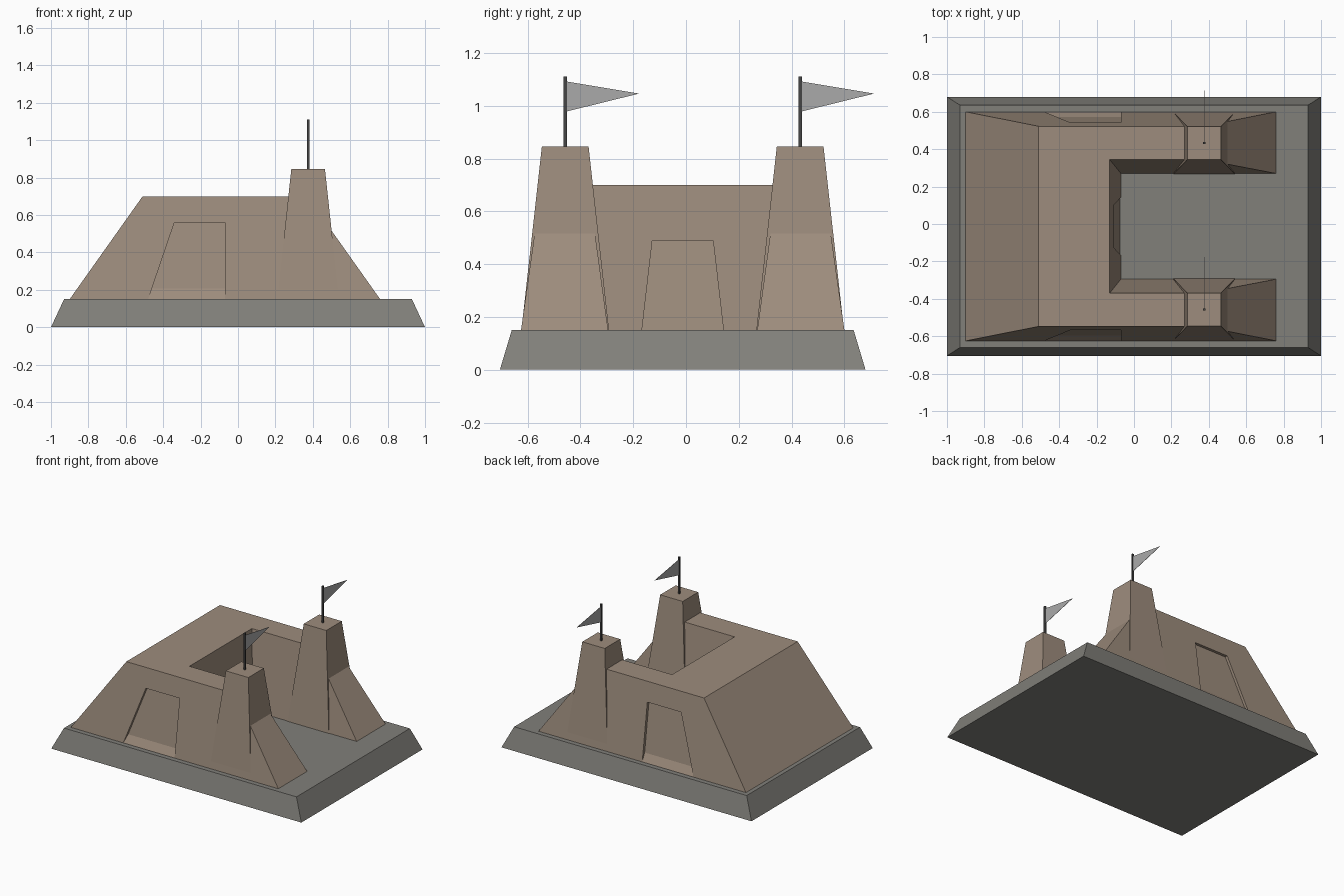
import bpy, bmesh

if "Cube" in bpy.data.objects:
    bpy.data.objects.remove(bpy.data.objects["Cube"])

YC = -0.0125   # symmetry plane of the building


def material(name, rgb):
    m = bpy.data.materials.new(name)
    m.diffuse_color = (*rgb, 1)
    m.use_nodes = True
    m.node_tree.nodes["Principled BSDF"].inputs["Base Color"].default_value = m.diffuse_color
    return m


STONE = material("stone", (0.22, 0.215, 0.195))
CLAY = material("clay", (0.34, 0.265, 0.205))
METAL = material("dark_metal", (0.06, 0.06, 0.06))
CLOTH = material("cloth", (0.4, 0.4, 0.4))


def loft(name, a, b, mat=None):
    """Solid between two matching outlines."""
    bm = bmesh.new()
    va = [bm.verts.new(p) for p in a]
    vb = [bm.verts.new(p) for p in b]
    bm.faces.new(va)
    bm.faces.new(vb)
    for i in range(len(a)):
        j = (i + 1) % len(a)
        bm.faces.new((va[i], va[j], vb[j], vb[i]))
    bmesh.ops.recalc_face_normals(bm, faces=bm.faces)
    me = bpy.data.meshes.new(name)
    bm.to_mesh(me)
    bm.free()
    ob = bpy.data.objects.new(name, me)
    bpy.context.collection.objects.link(ob)
    if mat:
        me.materials.append(mat)
    return ob


def rect(cx, cy, hx, hy, z):
    return [(cx - hx, cy - hy, z), (cx + hx, cy - hy, z),
            (cx + hx, cy + hy, z), (cx - hx, cy + hy, z)]


def u_outline(back, front, inner, outer_d, inner_d, z):
    half = [(back, outer_d), (front, outer_d), (front, inner_d), (inner, inner_d)]
    pts = half + [(x, -d) for x, d in reversed(half)]
    return [(x, YC + d, z) for x, d in pts]


# Sloped ground slab
loft("base_slab", rect(0, YC, 1, 0.6925, 0), rect(0, YC, 0.93, 0.6475, 0.15), STONE)

# U-shaped hall with sloping walls and buttressed arms
hall = loft("hall", u_outline(-0.90, 0.76, -0.07, 0.6125, 0.2825, 0.15),
            u_outline(-0.51, 0.37, -0.13, 0.535, 0.357, 0.70), CLAY)


def cut(cutter):
    cutter.hide_render = True
    cutter.hide_set(True)
    mod = hall.modifiers.new(cutter.name, 'BOOLEAN')
    mod.operation = 'DIFFERENCE'
    mod.solver = 'EXACT'
    mod.object = cutter


# Shallow side doorways with a small sill ramp
def door_ring(s, offset, z0):
    slant = lambda z: -0.48 + (z - 0.15) * 0.14 / 0.41
    wall = lambda z: YC + s * (0.6125 - (z - 0.15) * 0.141 + offset)
    return [(x, wall(z), z) for x, z in
            ((slant(z0), z0), (slant(0.56), 0.56), (-0.07, 0.56), (-0.07, z0))]


for s in (-1, 1):
    cut(loft("side_door_cutter", door_ring(s, -0.02, 0.207), door_ring(s, 0.03, 0.07)))

# Courtyard doorway leaning into the back wall
def court_ring(x0, x1):
    return [(x0, YC - 0.155, 0.145), (x1, YC - 0.115, 0.49),
            (x1, YC + 0.115, 0.49), (x0, YC + 0.155, 0.145)]


cut(loft("court_door_cutter", court_ring(-0.075, -0.13), court_ring(0.0, 0.0)))

# Twin towers, poles and pennants
for s, side in ((-1, "near"), (1, "far")):
    y = YC + s * 0.445
    loft("tower_" + side, rect(0.375, y, 0.165, 0.166, 0.15),
         rect(0.375, y, 0.09, 0.0885, 0.845), CLAY)
    loft("flag_pole_" + side, rect(0.375, y, 0.006, 0.006, 0.84),
         rect(0.375, y, 0.006, 0.006, 1.11), METAL)
    tri = [(y + 0.004, 0.978), (y + 0.28, 1.046), (y + 0.004, 1.092)]
    loft("pennant_" + side, [(0.374, *p) for p in tri], [(0.376, *p) for p in tri], CLOTH)
